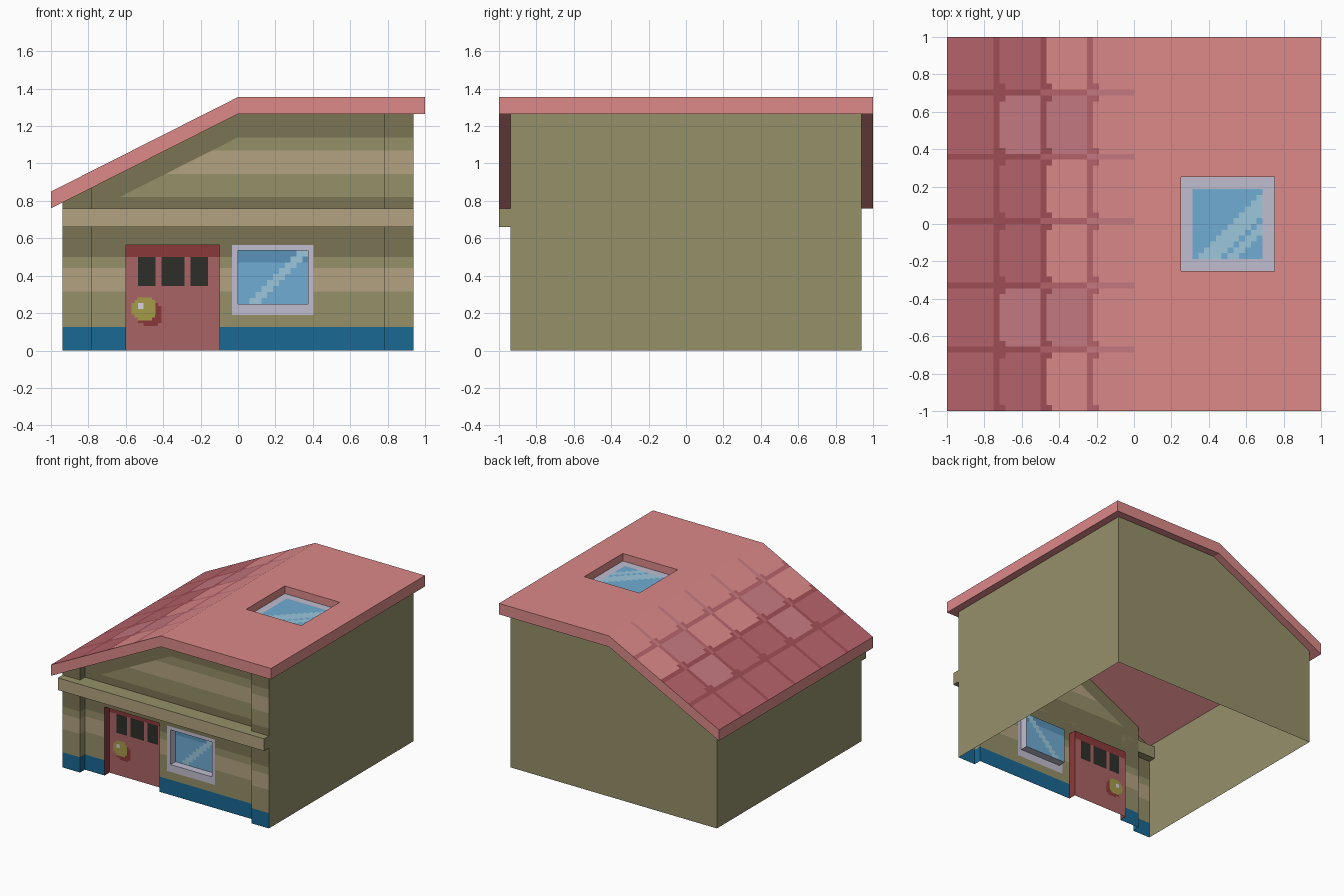
import bpy, bmesh
from mathutils import Vector

if "Cube" in bpy.data.objects:
    bpy.data.objects.remove(bpy.data.objects["Cube"])

RGB = {
    "olive": (149, 144, 105), "dark_olive": (123, 117, 84), "tan": (180, 162, 128),
    "blue": (25, 104, 148), "red": (170, 100, 102), "dark_red": (139, 57, 58),
    "black": (45, 45, 40), "brass": (165, 155, 72), "shine": (215, 212, 220),
    "frame": (192, 190, 208), "glass": (112, 172, 212), "glass_dark": (88, 146, 186),
    "glint": (156, 199, 220), "pink": (221, 137, 137), "tile": (184, 100, 108),
    "seam": (160, 78, 86), "mauve": (199, 122, 131),
}


def lin(c):
    c /= 255
    return c / 12.92 if c < 0.04 else ((c + 0.055) / 1.055) ** 2.4


NAMES = list(RGB)
MATS = []
for n in NAMES:
    m = bpy.data.materials.new(n)
    m.diffuse_color = (*[lin(c) for c in RGB[n]], 1)
    m.use_nodes = True
    m.node_tree.nodes["Principled BSDF"].inputs["Base Color"].default_value = m.diffuse_color
    MATS.append(m)


def mesh(name, polys, cuts=(), clip=None, paint=None):
    """Object from (points, colour) polygons, optionally clipped, cut and repainted."""
    bm = bmesh.new()
    for pts, col in polys:
        bm.faces.new([bm.verts.new(p) for p in pts]).material_index = NAMES.index(col)
    bmesh.ops.remove_doubles(bm, verts=bm.verts, dist=1e-4)
    for co, no, clear in ([(*clip, True)] if clip else []) + [(*c, False) for c in cuts]:
        bmesh.ops.bisect_plane(bm, geom=bm.verts[:] + bm.edges[:] + bm.faces[:],
                               plane_co=co, plane_no=no, clear_outer=clear)
    if paint:
        for f in bm.faces:
            if NAMES[f.material_index] == "olive":
                f.material_index = NAMES.index(paint(f.calc_center_median()))
    me = bpy.data.meshes.new(name)
    bm.to_mesh(me)
    bm.free()
    for m in MATS:
        me.materials.append(m)
    ob = bpy.data.objects.new(name, me)
    bpy.context.collection.objects.link(ob)
    return ob


def sheet(us, vs, place, colour):
    """Grid of quads; colour(u, v) returns None for a hole."""
    out = []
    for a, b in zip(us, us[1:]):
        for c, d in zip(vs, vs[1:]):
            col = colour((a + b) / 2, (c + d) / 2)
            if col:
                out.append(([place(a, c), place(b, c), place(b, d), place(a, d)], col))
    return out


def ring(pts, off, col, skip=0):
    """Side walls of a recess."""
    p = [Vector(q) for q in pts]
    o = Vector(off)
    return [([p[i], p[(i + 1) % 4], p[(i + 1) % 4] + o, p[i] + o], col) for i in range(skip, 4)]


def span(a, b, n):
    return [a + (b - a) * i / n for i in range(n + 1)]


def rect(x0, x1, z0, z1, y):
    return [(x0, y, z0), (x1, y, z0), (x1, y, z1), (x0, y, z1)]


W, D, P = 0.9375, 0.0625, 0.78      # wall half size, recess step, post edge
EAVE, TOP, T = 0.76, 1.265, 0.09    # roof underside heights and thickness
SL = TOP - EAVE
YW, YD = -W + D, -W + 2 * D         # main front wall, door and glass planes

# Plain side and back walls
zl = TOP - SL * W
mesh("right_wall", [([(W, -W, 0), (W, W, 0), (W, W, TOP), (W, -W, TOP)], "olive")])
mesh("left_wall", [([(-W, W, 0), (-W, -W, 0), (-W, -W, zl), (-W, W, zl)], "olive")])
mesh("back_wall", [([(W, W, 0), (-W, W, 0), (-W, W, zl), (0, W, TOP), (W, W, TOP)], "olive")])


# Front wall with corner posts, door and window openings, painted stripes
def wall_colour(x, z):
    if (-0.6 < x < -0.1 and z < 0.563) or (0 < x < 0.375 and 0.25 < z < 0.535):
        return None
    return "frame" if -0.033 < x < 0.404 and 0.19 < z < 0.563 else "olive"


def stripes(c):
    x, z = c.x, c.z
    if z > 1.14 + min(0, SL * x):
        return "dark_olive"
    for top, col in ((0.125, "blue"), (0.315, "olive"), (0.44, "tan"), (0.5, "olive"),
                     (0.82, "dark_olive"), (0.945, "olive"), (1.07, "tan")):
        if z < top:
            return col
    return "olive"


front = sheet([-P, -0.6, -0.1, -0.033, 0, 0.375, 0.404, P], [0, 0.19, 0.25, 0.535, 0.563, TOP],
              lambda x, z: (x, YW, z), wall_colour)
for a, b in ((-W, -P), (P, W)):
    front.append((rect(a, b, 0, TOP, -W), "olive"))
for x, s in ((-P, 1), (P, -1)):
    front.append(([(x, -W, 0), (x, YW, 0), (x, YW, TOP), (x, -W, TOP)][::s], "olive"))
front += ring(rect(-0.6, -0.1, 0, 0.563, YW), (0, D, 0), "dark_red", 1)
front += ring(rect(0, 0.375, 0.25, 0.535, YW), (0, D, 0), "frame")
cuts = [((0, 0, z), (0, 0, 1)) for z in (0.125, 0.315, 0.44, 0.5, 0.82, 0.945, 1.07, 1.14)]
cuts += [((0, 0, 1.14), (-SL, 0, 1)), ((0, 0, 0), (1, 0, 0))]
mesh("front_wall", front, cuts, ((0, 0, TOP), (-SL, 0, 1)), stripes)

# Beam across the front
b0, b1 = rect(-W, W, 0.66, 0.76, -1), rect(-W, W, 0.66, 0.76, YW)
beam = [(b0, "tan"), (b1[::-1], "olive")]
beam += [([b0[i], b1[i], b1[(i + 1) % 4], b0[(i + 1) % 4]], "olive") for i in range(4)]
mesh("front_beam", beam)


# Door with three panes and a round knob
def door_colour(x, z):
    dx, dz = x + 0.5, z - 0.225
    if abs(dx + 0.015) < 0.016 and abs(dz - 0.015) < 0.016:
        return "shine"
    if abs(dx) < 0.063 and abs(dz) < 0.063 and abs(dx) + abs(dz) < 0.09:
        return "brass"
    if abs(dx - 0.03) < 0.063 and abs(dz + 0.03) < 0.063 and abs(dx - 0.03) + abs(dz + 0.03) < 0.1:
        return "dark_red"
    if 0.345 < z < 0.5 and any(a < x < b for a, b in ((-.535, -.44), (-.41, -.285), (-.255, -.16))):
        return "black"
    return "dark_red" if z > 0.5 else "red"


dx = sorted(span(-0.6, -0.4125, 12) + [-.535, -.44, -.41, -.285, -.255, -.16, -.1])
dz = [0] + span(0.1, 0.3, 13) + [0.345, 0.5, 0.563]
mesh("door", sheet(dx, dz, lambda x, z: (x, YD, z), door_colour))


# Window glass with a stepped glint
def pane_colour(x, z):
    if -0.03 < (z - 0.25) - (x - 0.085) * 0.98 < 0.035:
        return "glint"
    return "glass_dark" if z > 0.475 else "glass"


mesh("window_glass", sheet(span(0, 0.375, 12), span(0.25, 0.535, 9),
                           lambda x, z: (x, YD, z), pane_colour))


# Tiled roof slope
def tile_colour(x, y):
    row = (y + 0.667) / 0.342
    near = abs(row - round(row)) * 0.342
    course = int((x + 1) // 0.25)
    fade = ("seam", "seam", "tile", "mauve")[course]
    if near < 0.017:
        return fade
    s = (x + 1) % 0.25
    if course and s < (0.063 if near < 0.05 else 0.032) and (near < 0.05 or s < 0.032):
        return ("seam", "seam", "tile", "mauve")[course - 1 if course > 1 else 1]
    if course in (1, 2) and int(row // 1) in (0, 3):
        return "mauve"
    return "tile" if course < 2 else "pink"


mesh("roof_slope", sheet(span(-1, 0, 32), span(-1, 1, 64),
                         lambda x, y: (x, y, TOP + T + SL * x), tile_colour))

# Flat roof, fascias, underside and skylight recess
roof = sheet([0, 0.25, 0.75, 1], [-1, -0.25, 0.25, 1], lambda x, y: (x, y, TOP + T),
             lambda x, y: None if 0.25 < x < 0.75 and abs(y) < 0.25 else "pink")
edge = [(-1, EAVE), (0, TOP), (1, TOP)]
for (xa, za), (xb, zb) in zip(edge, edge[1:]):
    roof.append(([(xa, 1, za), (xb, 1, zb), (xb, -1, zb), (xa, -1, za)], "pink"))
    for y, s in ((-1, 1), (1, -1)):
        roof.append(([(xa, y, za), (xb, y, zb), (xb, y, zb + T), (xa, y, za + T)][::s], "pink"))
for x, z, s in ((-1, EAVE, -1), (1, TOP, 1)):
    roof.append(([(x, -1, z), (x, 1, z), (x, 1, z + T), (x, -1, z + T)][::s], "pink"))
roof += ring([(0.25, -0.25, TOP + T), (0.75, -0.25, TOP + T), (0.75, 0.25, TOP + T),
              (0.25, 0.25, TOP + T)], (0, 0, -D), "pink")
mesh("roof", roof)


# Skylight: pale frame around glinting glass
def sky_colour(x, y):
    if abs(x - 0.5) > 0.1875 or abs(y) > 0.1875:
        return "frame"
    d = y + 0.19 - (x - 0.31)
    return "glint" if -0.14 < d < -0.015 or -0.24 < d < -0.18 else "glass"


mesh("skylight", sheet(span(0.25, 0.75, 16), span(-0.25, 0.25, 16),
                       lambda x, y: (x, y, TOP + T - D), sky_colour))
